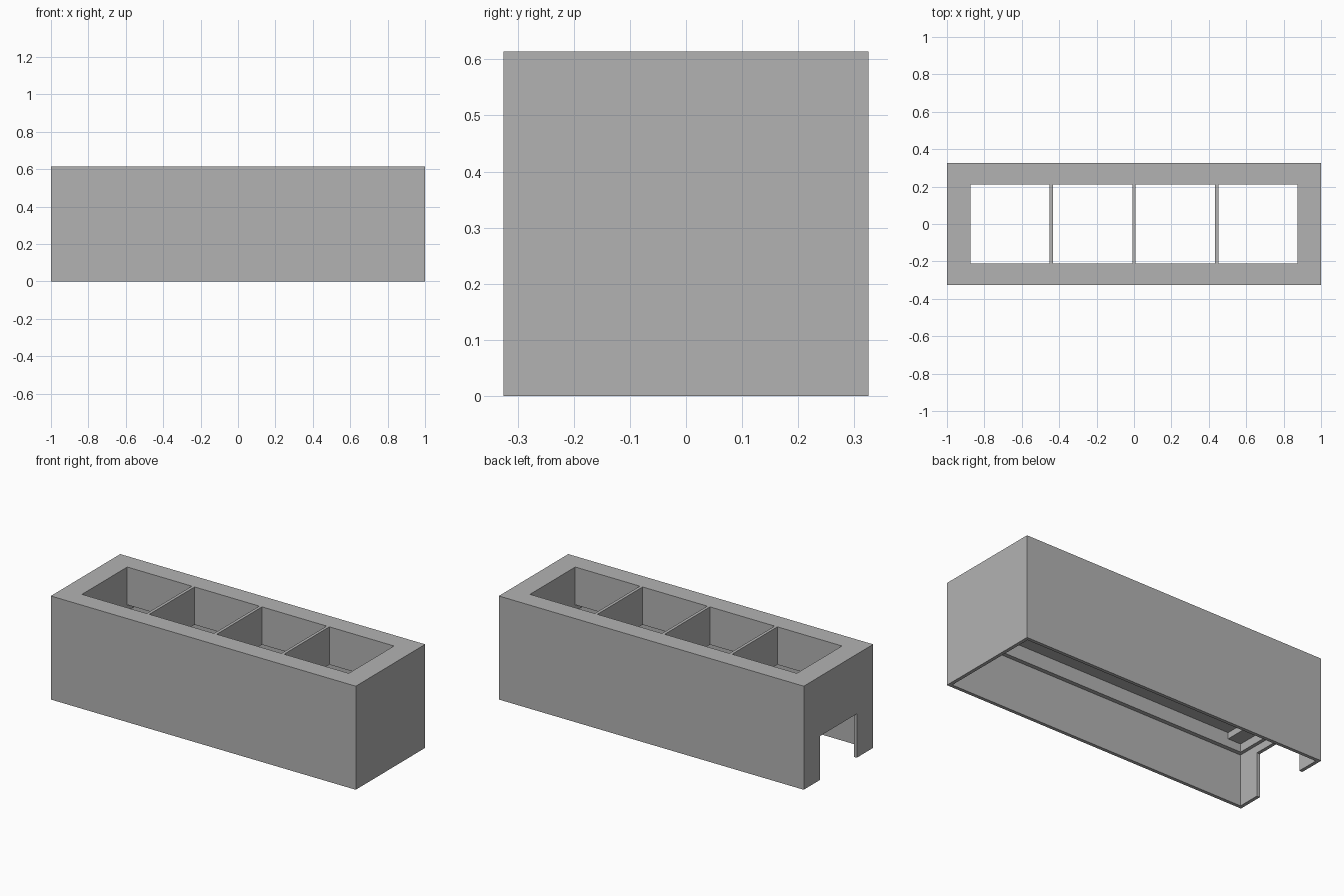
import bpy

old = bpy.data.objects.get("Cube")
if old:
    bpy.data.objects.remove(old, do_unlink=True)

grey = bpy.data.materials.new("plain_grey")
grey.use_nodes = True
colour = (0.45, 0.45, 0.45, 1)
grey.diffuse_color = colour
grey.node_tree.nodes["Principled BSDF"].inputs["Base Color"].default_value = colour


def box(name, x, y, z):
    """Box spanning the given (low, high) ranges."""
    spans = (x, y, z)
    bpy.ops.mesh.primitive_cube_add(size=1)
    ob = bpy.context.object
    ob.name = name
    for v in ob.data.vertices:
        v.co = [(lo + hi) / 2 + c * (hi - lo) for c, (lo, hi) in zip(v.co, spans)]
    ob.data.materials.append(grey)
    return ob


def cut(target, x, y, z):
    """Subtract a box from the target and discard the cutter."""
    cutter = box("cutter", x, y, z)
    cutter.hide_render = True
    mod = target.modifiers.new("cut", "BOOLEAN")
    mod.operation = "DIFFERENCE"
    mod.solver = "EXACT"
    mod.object = cutter
    bpy.context.view_layer.objects.active = target
    bpy.ops.object.modifier_apply(modifier=mod.name)
    bpy.data.objects.remove(cutter, do_unlink=True)


def both(half):
    return (-half, half)


HEIGHT = 0.614
LEDGE = 0.39        # underside of the long upper ledges
WELL = 0.875        # half length of the top opening

# Outer block
housing = box("housing", both(1), both(0.325), (0, HEIGHT))

# Stepped cavity, open at the bottom
cut(housing, both(0.98), both(0.305), (-0.1, 0.305))
cut(housing, both(0.96), both(0.28), (0.2, 0.353))
cut(housing, both(WELL), both(0.28), (0.25, LEDGE))

# Top opening
cut(housing, both(WELL), both(0.212), (0.35, HEIGHT + 0.1))

# Doorway in one end wall
cut(housing, (-1.1, -0.95), both(0.172), (-0.1, 0.26))

# Thin walls dividing the opening into four wells
for i, x in enumerate((-0.442, 0, 0.442)):
    box(f"divider_{i + 1}", (x - 0.009, x + 0.009), both(0.212), (LEDGE, HEIGHT))
